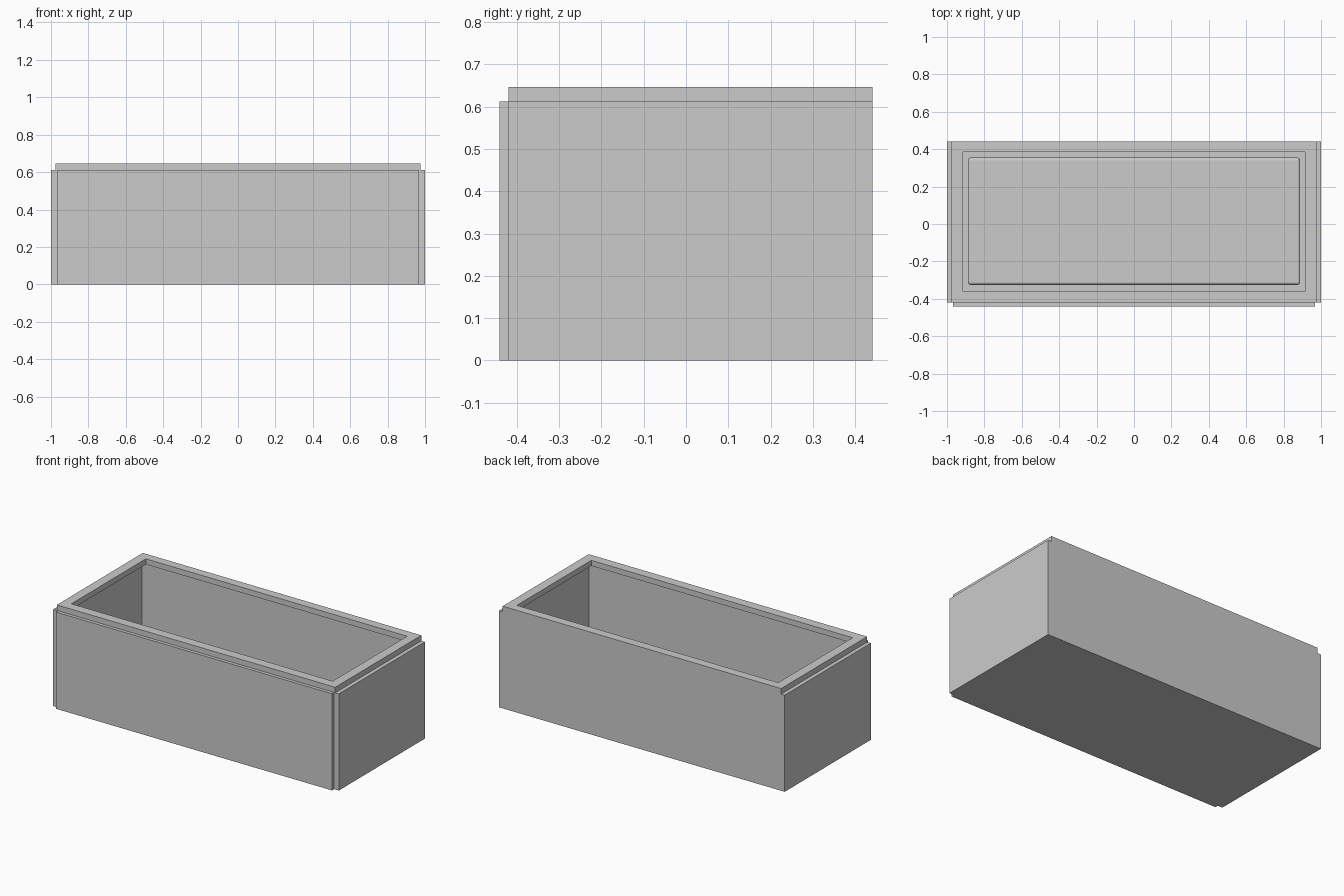
import bpy

if "Cube" in bpy.data.objects:
    bpy.data.objects.remove(bpy.data.objects["Cube"])


def box(name, lo, hi):
    """Axis-aligned box between two corners."""
    size = [b - a for a, b in zip(lo, hi)]
    mid = [(a + b) / 2 for a, b in zip(lo, hi)]
    bpy.ops.mesh.primitive_cube_add(size=1, location=mid)
    ob = bpy.context.object
    ob.name = name
    ob.scale = size
    bpy.ops.object.transform_apply(location=False, rotation=False, scale=True)
    return ob


def apply(ob, mod):
    bpy.context.view_layer.objects.active = ob
    bpy.ops.object.modifier_apply(modifier=mod.name)


TOP = 0.612

# Side walls
for side, name in ((-1, "left_wall"), (1, "right_wall")):
    xs = sorted((side * 0.967, side * 1.0))
    box(name, (xs[0], -0.42, 0), (xs[1], 0.441, TOP))

# Front wall stands slightly proud, back wall is flush with the sides
box("front_wall", (-0.967, -0.441, 0), (0.967, -0.41, TOP))
box("back_wall", (-0.967, 0.42, 0), (0.967, 0.441, TOP))

# Floor
box("floor", (-0.967, -0.41, 0), (0.967, 0.42, 0.03))

# Rim frame lying on the walls, overhanging inwards
rim = box("rim_frame", (-0.975, -0.42, TOP), (0.975, 0.441, 0.647))
hole = box("rim_cutter", (-0.915, -0.36, 0.5), (0.915, 0.385, 0.8))
mod = rim.modifiers.new("cut", 'BOOLEAN')
mod.operation = 'DIFFERENCE'
mod.solver = 'EXACT'
mod.object = hole
apply(rim, mod)
bpy.data.objects.remove(hole)

# Rounded slab resting on the floor
slab = box("inner_slab", (-0.888, -0.325, 0.03), (0.888, 0.355, 0.12))
mod = slab.modifiers.new("bevel", 'BEVEL')
mod.width = 0.015
mod.segments = 4
apply(slab, mod)
